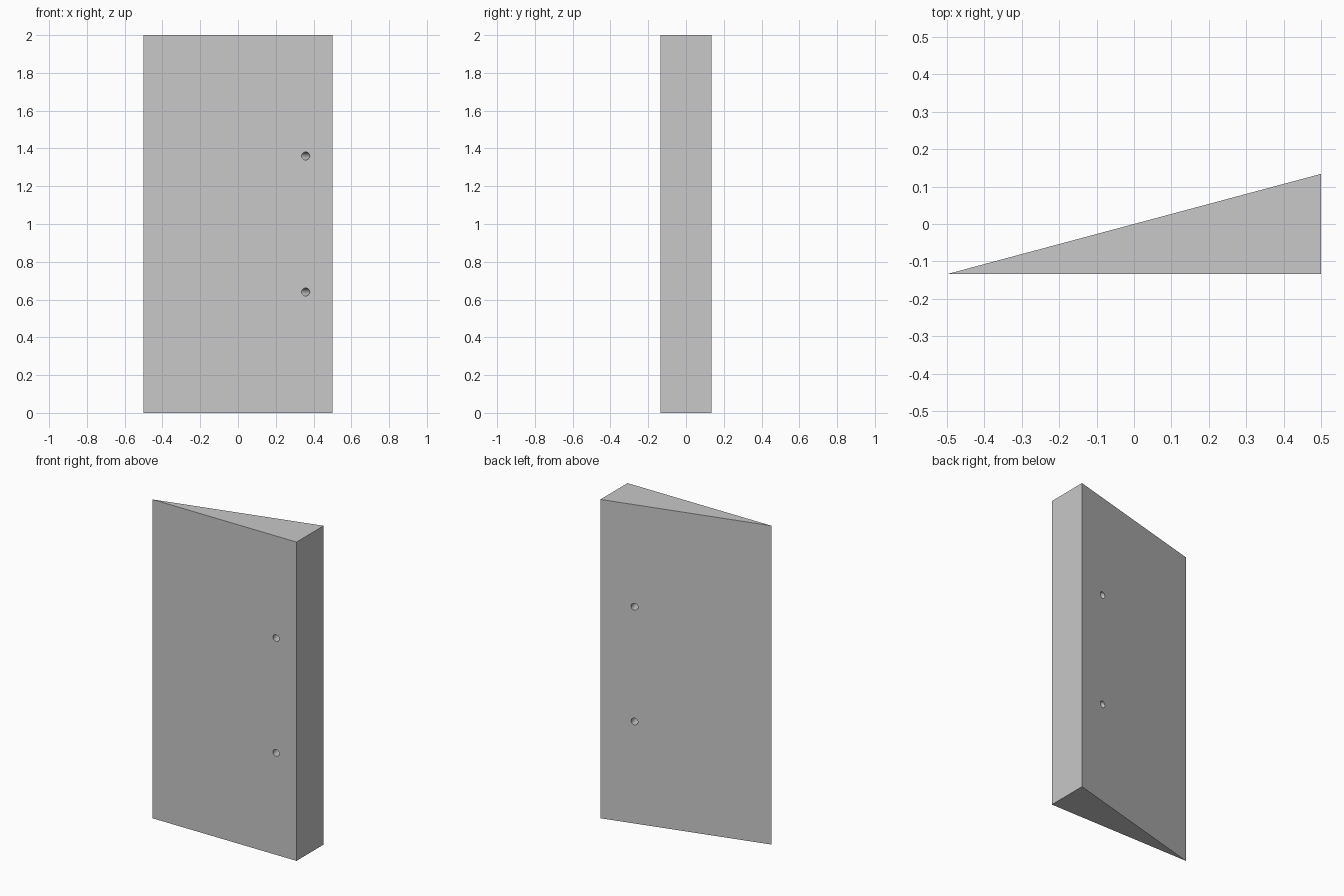
import bpy
import bmesh
import math
from mathutils import Vector

default_cube = bpy.data.objects.get("Cube")
if default_cube:
    bpy.data.objects.remove(default_cube, do_unlink=True)

HEIGHT = 2.0
HALF_W = 0.5
SLOPE = math.radians(15)
HALF_D = HALF_W * math.tan(SLOPE)
HOLE_RADIUS = 0.021
HOLE_X = 0.301                 # hole centre on the sloping back face
HOLE_HEIGHTS = (0.64, 1.36)

# Single grey material
grey = bpy.data.materials.new("plain grey")
grey.use_nodes = True
colour = (0.58, 0.58, 0.58, 1)
grey.diffuse_color = colour
grey.node_tree.nodes["Principled BSDF"].inputs["Base Color"].default_value = colour

# Wedge body: triangular footprint extruded upwards
bm = bmesh.new()
footprint = [(-HALF_W, -HALF_D), (HALF_W, -HALF_D), (HALF_W, HALF_D)]
base = bm.faces.new([bm.verts.new((x, y, 0)) for x, y in footprint])
top = bmesh.ops.extrude_face_region(bm, geom=[base])["geom"]
bmesh.ops.translate(bm, vec=(0, 0, HEIGHT),
                    verts=[v for v in top if isinstance(v, bmesh.types.BMVert)])
bmesh.ops.recalc_face_normals(bm, faces=bm.faces)
mesh = bpy.data.meshes.new("wedge_panel")
bm.to_mesh(mesh)
bm.free()
mesh.materials.append(grey)
panel = bpy.data.objects.new("wedge_panel", mesh)
bpy.context.collection.objects.link(panel)

# Two through holes, drilled square to the sloping face
normal = Vector((-math.sin(SLOPE), math.cos(SLOPE), 0))
for z in HOLE_HEIGHTS:
    centre = Vector((HOLE_X, HOLE_X * math.tan(SLOPE), z))
    bpy.ops.mesh.primitive_cylinder_add(
        vertices=32, radius=HOLE_RADIUS, depth=0.8, location=centre,
        rotation=normal.to_track_quat("Z", "Y").to_euler())
    drill = bpy.context.object
    drill.name = "hole_cutter"
    drill.hide_render = True
    drill.data.materials.append(grey)
    cut = panel.modifiers.new("hole", "BOOLEAN")
    cut.operation = "DIFFERENCE"
    cut.solver = "EXACT"
    cut.object = drill
    bpy.ops.object.select_all(action="DESELECT")
    panel.select_set(True)
    bpy.context.view_layer.objects.active = panel
    bpy.ops.object.modifier_apply(modifier=cut.name)
    bpy.data.objects.remove(drill, do_unlink=True)

# Round hole walls, crisp panel edges
bpy.ops.object.shade_smooth_by_angle(angle=math.radians(30))
